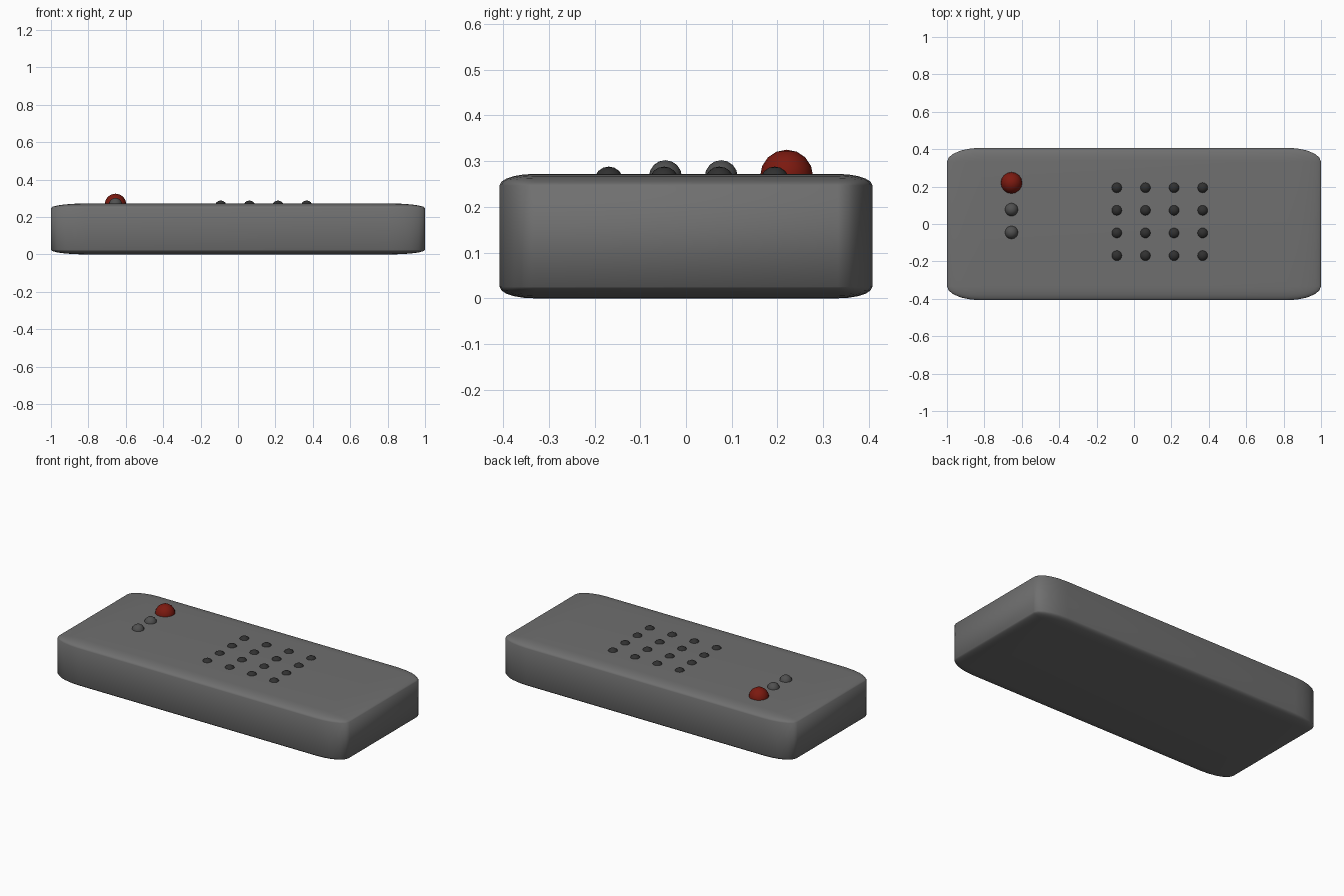
import bpy

if "Cube" in bpy.data.objects:
    bpy.data.objects.remove(bpy.data.objects["Cube"])


def material(name, rgb):
    m = bpy.data.materials.new(name)
    m.diffuse_color = (*rgb, 1)
    m.use_nodes = True
    m.node_tree.nodes["Principled BSDF"].inputs["Base Color"].default_value = m.diffuse_color
    return m


body_grey = material("body_grey", (0.16, 0.16, 0.16))
button_grey = material("button_grey", (0.08, 0.08, 0.08))
hole_grey = material("dark_grey", (0.03, 0.03, 0.03))
red = material("red", (0.2, 0.01, 0.005))


def dome(name, x, y, z, r, mat):
    bpy.ops.mesh.primitive_uv_sphere_add(segments=16, ring_count=8, radius=r, location=(x, y, z))
    ob = bpy.context.object
    ob.name = name
    ob.data.materials.append(mat)
    bpy.ops.object.shade_smooth_by_angle()


# Body: bevelled unit cube, stretched so its corner rounding stretches too
bpy.ops.mesh.primitive_cube_add(size=1, location=(0, 0, 0.136))
body = bpy.context.object
body.name = "body"
body.scale = (2, 0.815, 0.272)
bevel = body.modifiers.new("rounding", 'BEVEL')
bevel.width = 0.092
bevel.segments = 5
body.data.materials.append(body_grey)
bpy.ops.object.modifier_apply(modifier=bevel.name)
bpy.ops.object.shade_smooth_by_angle()

# Power button and two small buttons
dome("power_button", -0.655, 0.22, 0.267, 0.058, red)
for i, y in enumerate((0.077, -0.045)):
    dome(f"small_button_{i + 1}", -0.655, y, 0.266, 0.036, button_grey)

# Four by four keypad
for row in range(4):
    for col in range(4):
        dome(f"key_{row + 1}_{col + 1}", -0.092 + 0.153 * col, 0.194 - 0.121 * row,
             0.256, 0.032, hole_grey)
